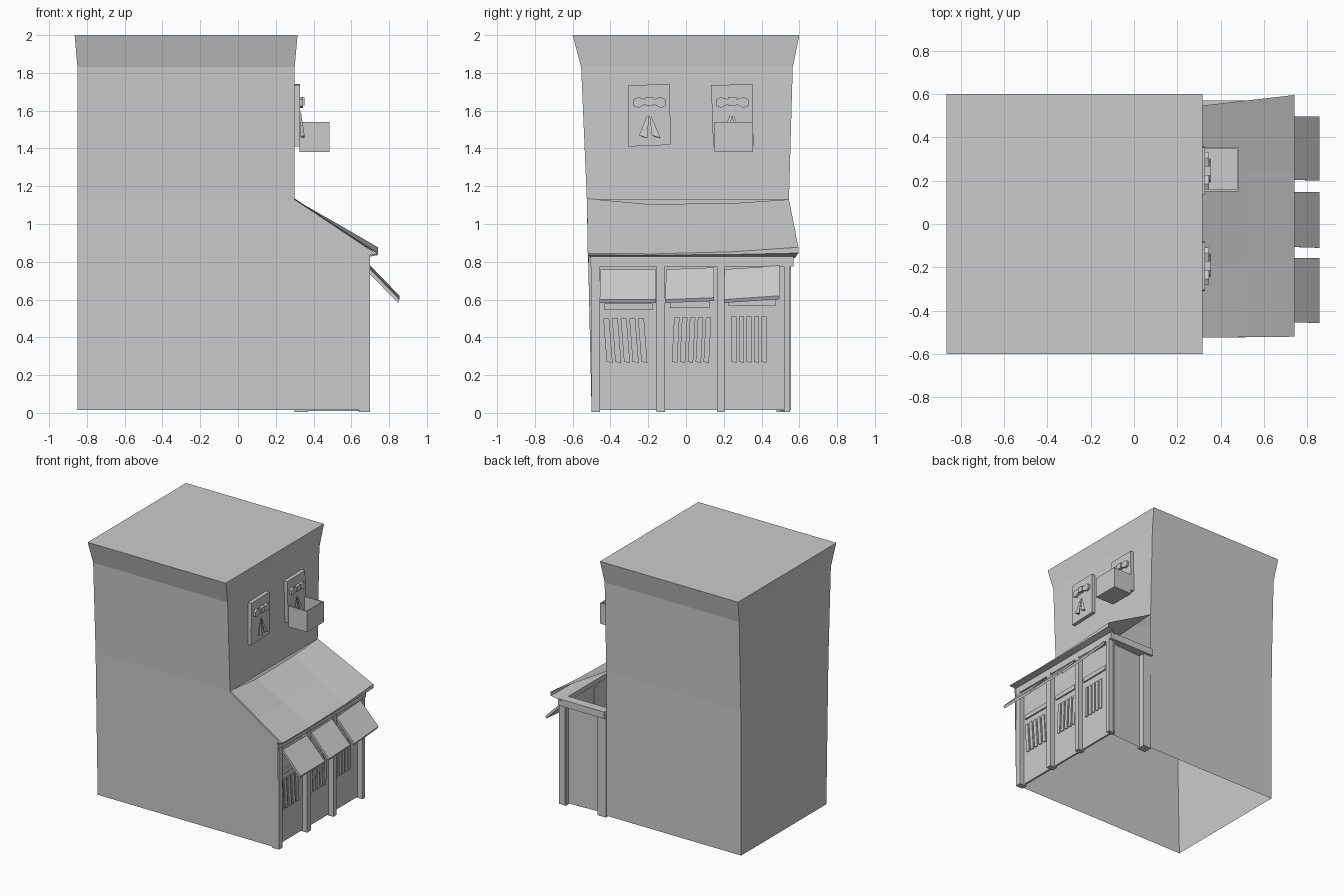
import bpy, bmesh
from mathutils import Vector

if "Cube" in bpy.data.objects:
    bpy.data.objects.remove(bpy.data.objects["Cube"])


def mesh(name, verts, faces):
    me = bpy.data.meshes.new(name)
    bm = bmesh.new()
    vs = [bm.verts.new(v) for v in verts]
    for f in faces:
        bm.faces.new([vs[i] for i in f])
    bmesh.ops.recalc_face_normals(bm, faces=bm.faces)
    bm.to_mesh(me)
    bm.free()
    ob = bpy.data.objects.new(name, me)
    bpy.context.collection.objects.link(ob)
    return ob


def loft(name, rows):
    """Sheet of quads through equally long rows of points."""
    n = len(rows[0])
    faces = [(r * n + i, r * n + i + 1, (r + 1) * n + i + 1, (r + 1) * n + i)
             for r in range(len(rows) - 1) for i in range(n - 1)]
    return mesh(name, [p for row in rows for p in row], faces)


def prism(name, outline, offset):
    """Solid from a 3D outline pushed along an offset."""
    n = len(outline)
    verts = [Vector(p) for p in outline]
    verts += [p + Vector(offset) for p in verts]
    faces = [tuple(range(n)), tuple(range(2 * n - 1, n - 1, -1))]
    faces += [(i, (i + 1) % n, n + (i + 1) % n, n + i) for i in range(n)]
    return mesh(name, verts, faces)


def plate(name, yz, x0, x1):
    return prism(name, [(x0, y, z) for y, z in yz], (x1 - x0, 0, 0))


def box(name, x0, x1, y0, y1, z0, z1):
    return plate(name, [(y0, z0), (y1, z0), (y1, z1), (y0, z1)], x0, x1)


# Main tower: flared shell, open underneath and towards the shop
levels = [(0.015, -.85, .30, -.50, .54), (1.13, -.85, .30, -.525, .545),
          (1.83, -.85, .30, -.555, .565), (2.0, -.865, .315, -.60, .60)]
verts, faces = [], []
for z, x0, x1, y0, y1 in levels:
    verts += [(x0, y0, z), (x1, y0, z), (x1, y1, z), (x0, y1, z)]
for k in range(3):
    for i in range(4):
        if not (k == 0 and i == 1):
            j = (i + 1) % 4
            faces.append((k * 4 + i, k * 4 + j, k * 4 + 4 + j, k * 4 + 4 + i))
faces.append((12, 13, 14, 15))
mesh("tower", verts, faces)

# Shop side walls
mesh("shop_left_wall", [(.3, -.5, .015), (.7, -.5, .015), (.7, -.515, .835),
                        (.735, -.52, .84), (.3, -.525, 1.13)], [(0, 1, 2, 3, 4)])
mesh("shop_right_wall", [(.35, .50, .01), (.68, .52, .01), (.68, .52, .8), (.35, .50, .8)],
     [(0, 1, 2, 3)])
box("rear_pilaster", .30, .37, .48, .55, .005, .80)

# Sagging lean-to roof with eave strip
ridge = [(.30, -.525, 1.135), (.30, -.2, 1.105), (.30, .25, 1.11), (.30, .545, 1.13)]
middle = [(.52, -.522, .99), (.52, -.18, .97), (.52, .25, .98), (.52, .57, 1.005)]
eave = [(.74, -.52, .845), (.74, -.17, .842), (.74, .25, .853), (.74, .595, .877)]
loft("shop_roof", [ridge, middle, eave])
loft("eave_strip", [eave, [(.74, y, .835 + (z - .84) * .3) for x, y, z in eave],
                    [(.66, y * .97, .82) for x, y, z in eave]])
box("front_header", .655, .695, -.505, .57, .775, .828)
box("side_header", .30, .69, .50, .57, .775, .828)

# Posts between doors
for y0, y1 in [(-.50, -.455), (-.155, -.11), (.165, .205), (.52, .55)]:
    box("door_post", .64, .70, y0, y1, .005, .785)

# Doors with slats, top rail and tilted awnings: (y0, y1, slat start, slat end, rise)
bays = [(-.457, -.158, -.42, -.19, 0), (-.11, .148, -.075, .135, .01),
        (.20, .495, .24, .44, .02)]
for n, (y0, y1, s0, s1, dz) in enumerate(bays):
    box("door_panel", .645, .66, y0 - .03, y1 + .06, .015, .80)
    box("door_rail", .66, .672, y0 + .025, y1 - .02, .545 + dz, .58 + dz)
    step = (s1 - s0) / 5
    lean = (-.018, .012, 0)[n]
    for i in range(5):
        a = s0 + i * step
        b = a + step * .68
        plate("door_slat", [(a, .27), (b, .265), (b + lean, .50 + dz / 2), (a + lean, .50 + dz / 2)],
              .66, .668)
    prism("awning", [(.70, y0 + .005, .76), (.70, y1, .76 + dz),
                     (.855, y1, .60 + dz), (.855, y0, .60)], (-.008, 0, -.018))

# Upper windows with bow and ribbon tails
for yc, tilt in [(-.193, .008), (.245, -.006)]:
    plate("window_panel", [(yc - .107 - tilt, 1.41), (yc + .112, 1.415 + tilt / 2),
                           (yc + .107, 1.74), (yc - .112, 1.735)], .29, .328)
    for s in (-1, 1):
        plate("bow_wing", [(yc + s * a, b) for a, b in
                           [(.02, 1.635), (.06, 1.615), (.085, 1.625), (.085, 1.66),
                            (.06, 1.672), (.02, 1.66)]], .325, .345)
    box("bow_knot", .325, .352, yc - .022, yc + .022, 1.628, 1.67)
    for a, b in [(-.055, -.01), (.012, .058)]:
        mesh("ribbon_tail", [(.332, yc - .003, 1.60), (.352, yc + a, 1.47),
                             (.352, yc + b, 1.455), (.330, yc + (a + b) / 2, 1.46)],
             [(0, 1, 2), (0, 2, 3), (0, 3, 1), (1, 3, 2)])

# Open planter box under the right window
box("planter_base", .325, .485, .15, .355, 1.38, 1.392)
box("planter_front", .475, .485, .15, .355, 1.39, 1.54)
for y in (.15, .345):
    box("planter_side", .325, .476, y, y + .01, 1.39, 1.54)
